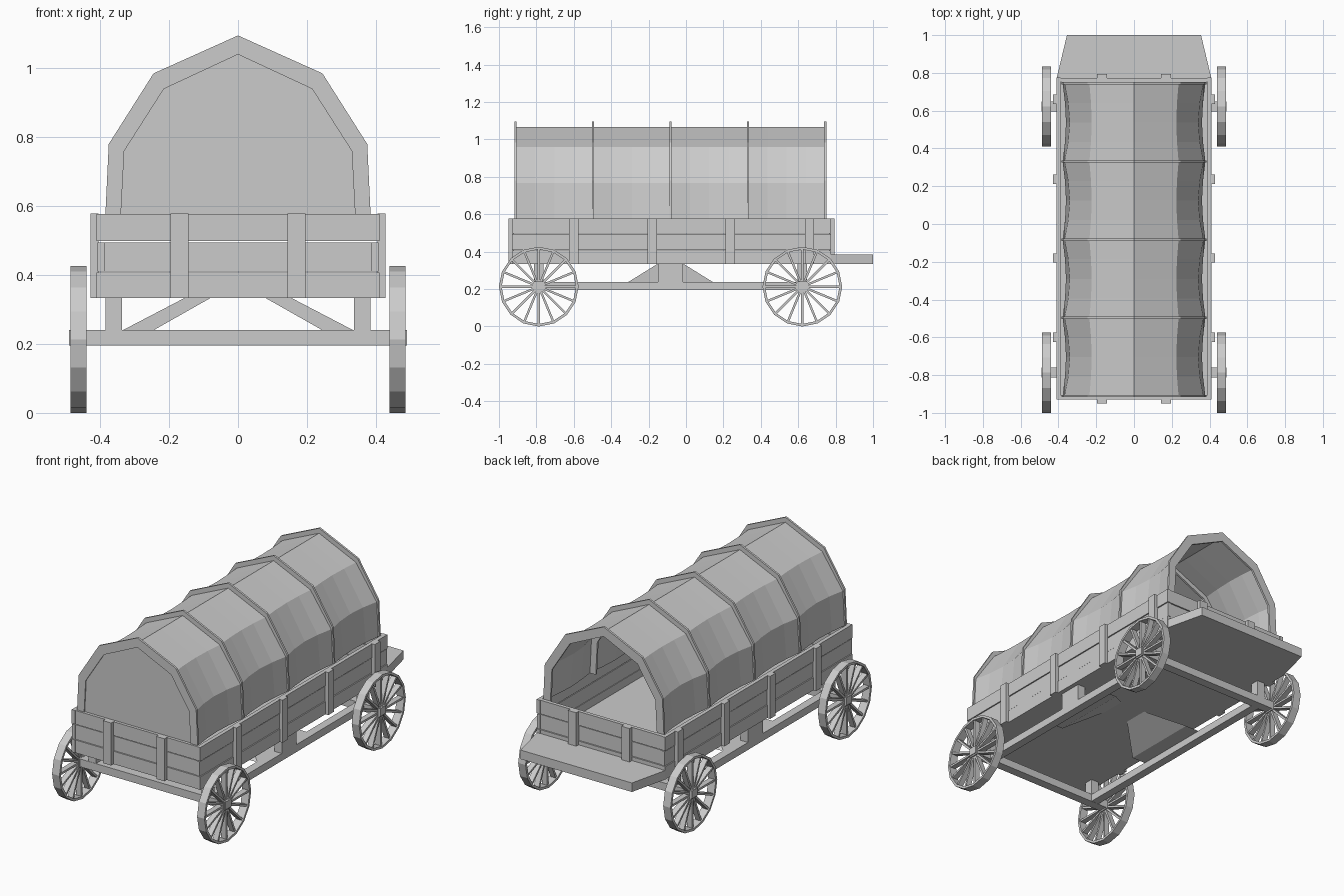
import bpy, bmesh, math
from mathutils import Matrix, Vector

if "Cube" in bpy.data.objects:
    bpy.data.objects.remove(bpy.data.objects["Cube"])


def finish(name, bm):
    bmesh.ops.recalc_face_normals(bm, faces=bm.faces[:])
    me = bpy.data.meshes.new(name)
    bm.to_mesh(me)
    bm.free()
    ob = bpy.data.objects.new(name, me)
    bpy.context.collection.objects.link(ob)
    return ob


def add_box(bm, x0, x1, y0, y1, z0, z1, mat=Matrix()):
    m = Matrix.Translation(((x0 + x1) / 2, (y0 + y1) / 2, (z0 + z1) / 2))
    s = Matrix.Diagonal((x1 - x0, y1 - y0, z1 - z0, 1))
    bmesh.ops.create_cube(bm, size=1, matrix=mat @ m @ s)


def box(name, *dims):
    bm = bmesh.new()
    add_box(bm, *dims)
    return finish(name, bm)


def loft(name, rings, closed=False, caps=True):
    """Skin rings of points; closed joins the last ring to the first."""
    bm = bmesh.new()
    vs = [[bm.verts.new(p) for p in r] for r in rings]
    n = len(vs[0])
    for i in range(len(vs) if closed else len(vs) - 1):
        a, b = vs[i], vs[(i + 1) % len(vs)]
        for j in range(n):
            k = (j + 1) % n
            bm.faces.new((a[j], a[k], b[k], b[j]))
    if caps and not closed:
        bm.faces.new(vs[0])
        bm.faces.new(vs[-1])
    return finish(name, bm)


def arch(half):
    """Mirror a half profile (eave to ridge) into a full arch."""
    return half + [(-x, z) for x, z in half[-2::-1]]


FRONT_AXLE, BACK_AXLE, HUB_Z, R = -0.787, 0.622, 0.213, 0.213
RIB_Y = [-0.911 + i * 0.414 for i in range(5)]

# Wagon bed: floor and planked walls
box("floor", -0.4, 0.4, -0.92, 0.77, 0.333, 0.36)
planks = [(0.333, 0.407, 0.0), (0.41, 0.494, 0.003), (0.498, 0.577, 0.0)]
for i, (z0, z1, inset) in enumerate(planks):
    for s in (-1, 1):
        xa, xb = sorted((s * 0.388, s * (0.41 - inset)))
        box("side_plank", xa, xb, -0.93, 0.775, z0, z1)
    box("front_plank", -0.39, 0.39, -0.928 + inset, -0.906, z0, z1)
    box("back_plank", -0.39, 0.39, 0.752, 0.773 - inset, z0, z1)

# Upright battens on the outside of the walls
for s in (-1, 1):
    for y in (-0.6, -0.18, 0.237, 0.66):
        xa, xb = sorted((s * 0.405, s * 0.428))
        box("side_batten", xa, xb, y - 0.025, y + 0.025, 0.333, 0.578)
    x = s * 0.17
    box("front_batten", x - 0.026, x + 0.026, -0.95, -0.92, 0.333, 0.578)
    box("back_batten", x - 0.026, x + 0.026, 0.765, 0.795, 0.333, 0.578)

# Tapered step board at the back
step = [(-0.41, 0.77), (0.41, 0.77), (0.355, 1.0), (-0.355, 1.0)]
loft("step_board", [[(x, y, z) for x, y in step] for z in (0.333, 0.385)])

# Cover ribs
outer = arch([(0.385, 0.57), (0.375, 0.78), (0.245, 0.985), (0, 1.095)])
inner = arch([(0.34, 0.57), (0.33, 0.76), (0.215, 0.94), (0, 1.04)])
for y in RIB_Y:
    loft("cover_rib", [[(a[0], y - .006, a[1]), (a[0], y + .006, a[1]),
                        (b[0], y + .006, b[1]), (b[0], y - .006, b[1])]
                       for a, b in zip(outer, inner)])

# Canvas cover sagging between the ribs
half = [(0.378, 0.57), (0.368, 0.768), (0.236, 0.96), (0, 1.066)]
sag = [0.018, 0.028, 0.012, 0.0]
bm = bmesh.new()
rows = []
STEPS = 4
for i in range(4 * STEPS + 1):
    y = RIB_Y[0] + 0.414 * i / STEPS
    d = math.sin(math.pi * (i % STEPS) / STEPS)
    ring = arch([(x - g * d, z) for (x, z), g in zip(half, sag)])
    rows.append([bm.verts.new((x, y, z)) for x, z in ring])
for a, b in zip(rows, rows[1:]):
    for j in range(len(a) - 1):
        bm.faces.new((a[j], a[j + 1], b[j + 1], b[j]))
finish("canvas_cover", bm)

# Closed canvas front
bm = bmesh.new()
bm.faces.new([bm.verts.new((x, RIB_Y[0], z)) for x, z in
              arch([(0.35, 0.57), (0.34, 0.765), (0.22, 0.95), (0, 1.05)])])
finish("canvas_front", bm)

# Undercarriage: axles, side beams, posts and tapered braces
for y in (FRONT_AXLE, BACK_AXLE):
    box("axle", -0.491, 0.491, y - 0.026, y + 0.026, 0.195, 0.24)
for s in (-1, 1):
    xa, xb = sorted((s * 0.337, s * 0.385))
    box("side_beam", xa, xb, FRONT_AXLE, BACK_AXLE, 0.196, 0.239)
    for y, w in ((FRONT_AXLE, 0.025), (-0.083, 0.068), (BACK_AXLE, 0.025)):
        box("beam_post", xa, xb, y - w, y + w, 0.23, 0.34)
    loft("floor_brace", [
        [(s * 0.34, -0.31, 0.237), (s * 0.34, 0.145, 0.237),
         (s * 0.25, 0.145, 0.237), (s * 0.25, -0.31, 0.237)],
        [(s * 0.15, -0.15, 0.336), (s * 0.15, -0.015, 0.336),
         (s * 0.075, -0.015, 0.336), (s * 0.075, -0.15, 0.336)]])

# Spoked wheels
N = 16
for s in (-1, 1):
    for y in (FRONT_AXLE, BACK_AXLE):
        x0, x1 = sorted((s * 0.439, s * 0.486))
        rings = []
        for i in range(N):
            t = 2 * math.pi * i / N
            rings.append([(x, y + r * math.sin(t), HUB_Z + r * math.cos(t))
                          for x, r in ((x0, R), (x1, R), (x1, R - .014), (x0, R - .014))])
        loft("wheel_rim", rings, closed=True)
        bm = bmesh.new()
        for i in range(N):
            m = Matrix.Translation((s * 0.4625, y, HUB_Z)) @ Matrix.Rotation(
                2 * math.pi * i / N, 4, 'X')
            add_box(bm, -0.016, 0.016, -0.006, 0.006, 0.01, R - 0.01, m)
        finish("wheel_spokes", bm)
        box("wheel_hub", x0, x1, y - 0.028, y + 0.028, HUB_Z - 0.026, HUB_Z + 0.028)
